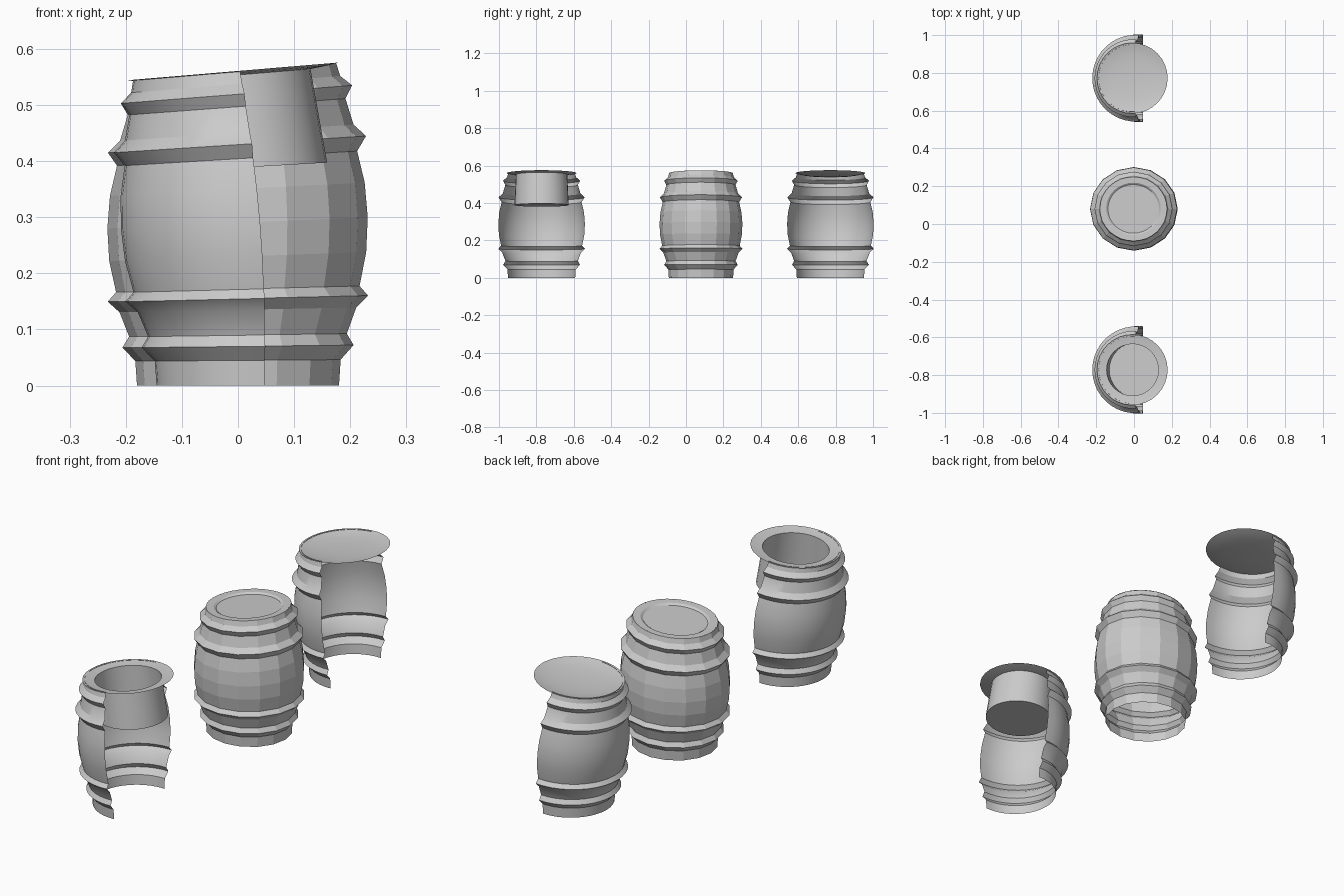
import bpy
import bmesh
import math

cube = bpy.data.objects.get("Cube")
if cube:
    bpy.data.objects.remove(cube, do_unlink=True)

grey = bpy.data.materials.new("plain grey")
grey.use_nodes = True
colour = (0.6, 0.6, 0.6, 1)
grey.diffuse_color = colour
grey.node_tree.nodes["Principled BSDF"].inputs["Base Color"].default_value = colour

# Barrel wall with four pointed hoops, as (radius, height)
WALL = [(.18, 0), (.183, .045), (.206, .07), (.194, .09), (.211, .135),
        (.232, .155), (.217, .172), (.229, .23), (.232, .29), (.227, .35),
        (.214, .405), (.23, .43), (.208, .451), (.194, .497), (.206, .519),
        (.185, .537), (.178, .56)]
LID = [(.178, .56), (.145, .559), (.135, .552), (0, .552)]
DISH = [(.187, .56), (.16, .553), (.12, .547), (.06, .543), (0, .542)]
CUP = [(.187, .56), (.165, .556), (.137, .553), (.145, .389), (0, .389)]


def lathe(name, profile, sides, centre_y, base_x=0, lean=.01,
          start=0, sweep=math.tau, y_scale=1, smooth=True):
    """Spin a profile, then bend it so that the rings tilt more towards the top."""
    closed = sweep > 6.28
    bm = bmesh.new()
    rings = []
    for r, z in profile:
        ring = []
        for i in range(1 if r == 0 else sides if closed else sides + 1):
            a = start + sweep * i / sides
            x, y = r * math.cos(a), r * math.sin(a)
            ring.append(bm.verts.new((x + base_x - lean * z * z,
                                      centre_y + y * y_scale,
                                      z * (1 + .15 * x))))
        rings.append(ring)
    for low, high in zip(rings, rings[1:]):
        for i in range(sides):
            j = (i + 1) % len(low)
            if len(high) == 1:
                bm.faces.new((low[i], low[j], high[0]))
            else:
                bm.faces.new((low[i], low[j], high[j], high[i]))
    mesh = bpy.data.meshes.new(name)
    bm.to_mesh(mesh)
    bm.free()
    mesh.materials.append(grey)
    ob = bpy.data.objects.new(name, mesh)
    bpy.context.collection.objects.link(ob)
    if smooth:
        bpy.ops.object.select_all(action='DESELECT')
        ob.select_set(True)
        bpy.context.view_layer.objects.active = ob
        bpy.ops.object.shade_smooth_by_angle(angle=math.radians(30))
    return ob


# Whole barrel: faceted wall, open below, with a recessed lid
MIDDLE_Y = .08
lathe("whole_barrel_wall", WALL, 16, MIDDLE_Y, y_scale=.955, smooth=False)
lathe("whole_barrel_lid", LID, 32, MIDDLE_Y, y_scale=.955)

# Two half barrels, open towards +x: one holds a cup, the other a shallow dish
past = math.radians(4)
for side, y, top in (("front", -.772, CUP), ("back", .772, DISH)):
    lathe(side + "_half_barrel_wall", WALL, 20, y, .035, .14,
          math.pi / 2 - past, math.pi + 2 * past)
    lathe(side + ("_cup" if top is CUP else "_dish"), top, 32, y, .035, .14)
